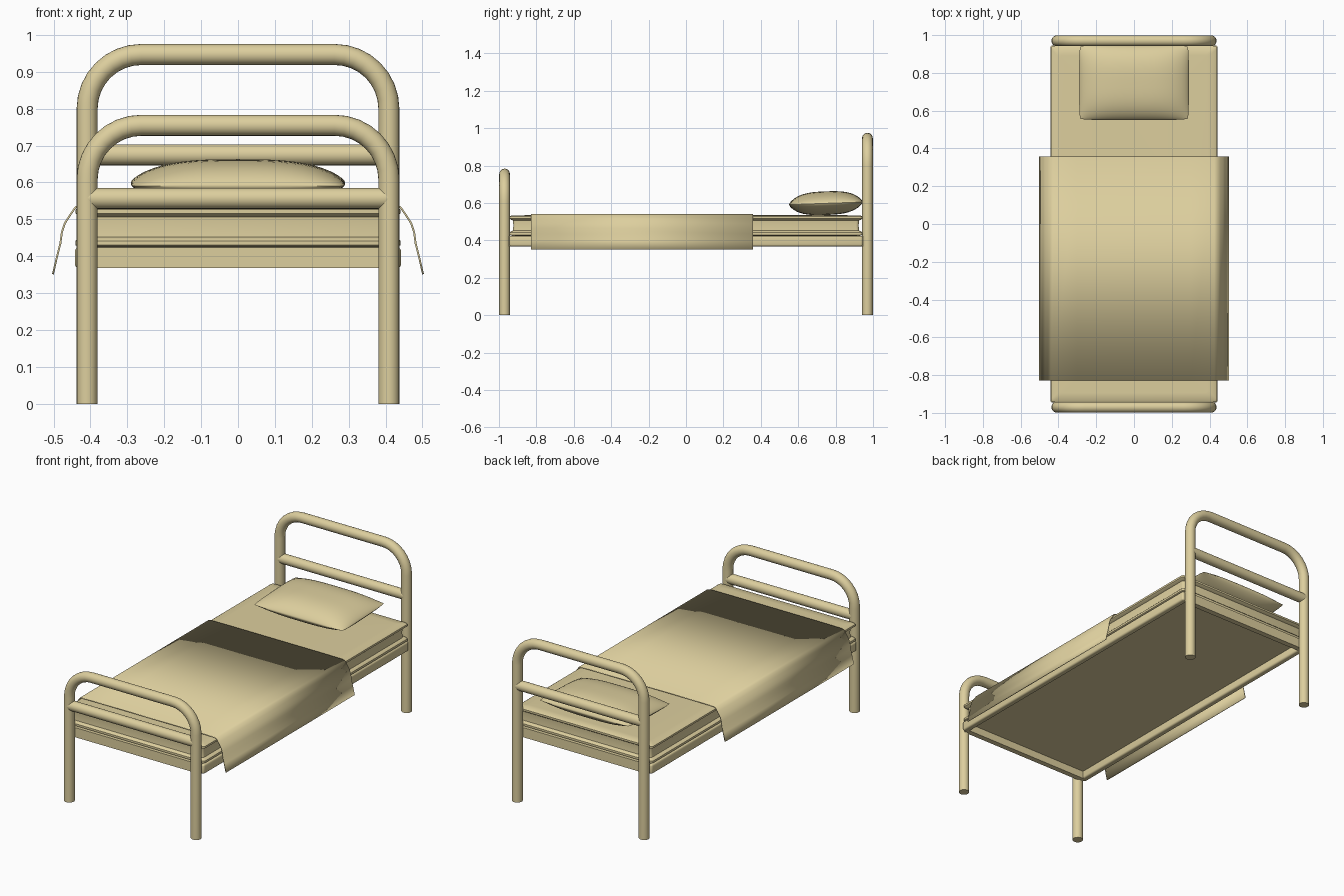
import bpy, bmesh, math
from mathutils import Vector

if "Cube" in bpy.data.objects:
    bpy.data.objects.remove(bpy.data.objects["Cube"])

mat = bpy.data.materials.new("tan")
mat.diffuse_color = (0.72, 0.62, 0.34, 1)
mat.use_nodes = True
mat.node_tree.nodes["Principled BSDF"].inputs["Base Color"].default_value = mat.diffuse_color


def finish(obj, angle=35):
    obj.data.materials.append(mat)
    bpy.ops.object.select_all(action='DESELECT')
    obj.select_set(True)
    bpy.context.view_layer.objects.active = obj
    bpy.ops.object.shade_smooth_by_angle(angle=math.radians(angle))
    return obj


def from_bmesh(name, bm, angle=35):
    bmesh.ops.recalc_face_normals(bm, faces=bm.faces)
    me = bpy.data.meshes.new(name)
    bm.to_mesh(me)
    bm.free()
    obj = bpy.data.objects.new(name, me)
    bpy.context.collection.objects.link(obj)
    return finish(obj, angle)


def tube(name, pts, r):
    # round tube swept along a path in the xz plane
    bm = bmesh.new()
    n, rings = 20, []
    pts = [Vector(p) for p in pts]
    for i, p in enumerate(pts):
        t = (pts[min(i + 1, len(pts) - 1)] - pts[max(i - 1, 0)]).normalized()
        side = Vector((0, 1, 0))
        up = t.cross(side)
        rings.append([bm.verts.new(p + r * (math.cos(a) * side + math.sin(a) * up))
                      for a in (2 * math.pi * k / n for k in range(n))])
    for a, b in zip(rings, rings[1:]):
        for k in range(n):
            bm.faces.new((a[k], a[(k + 1) % n], b[(k + 1) % n], b[k]))
    bm.faces.new(rings[0])
    bm.faces.new(rings[-1])
    return from_bmesh(name, bm)


def box(name, lo, hi, bevel=0.0):
    bm = bmesh.new()
    bmesh.ops.create_cube(bm, size=1)
    for v in bm.verts:
        v.co = [l + (c + 0.5) * (h - l) for c, l, h in zip(v.co, lo, hi)]
    if bevel:
        bmesh.ops.bevel(bm, geom=bm.edges[:], offset=bevel, segments=3,
                        profile=0.5, affect='EDGES')
    return from_bmesh(name, bm)


# bent tube ends with one crossbar each
R, X, BEND = 0.0285, 0.409, 0.147
for name, y, top, bar in (("head", 0.97, 0.947, 0.675), ("foot", -0.97, 0.755, 0.557)):
    half = [(X - BEND + BEND * math.cos(a), y, top - BEND + BEND * math.sin(a))
            for a in (math.pi / 2 * k / 8 for k in range(9))]
    path = [(X, y, 0)] + half + [(-x, yy, z) for x, yy, z in reversed(half)] + [(-X, y, 0)]
    tube(name + "_frame", path, R)
    tube(name + "_crossbar", [(-X, y, bar), (X, y, bar)], R)

# bed base: side rails, end rails and the panel they hold
for s, name in ((-1, "left_rail"), (1, "right_rail")):
    xs = sorted((s * 0.405, s * 0.442))
    box(name, (xs[0], -0.945, 0.368), (xs[1], 0.945, 0.424), 0.01)
for s, name in ((-1, "foot_rail"), (1, "head_rail")):
    ys = sorted((s * 0.92, s * 0.952))
    box(name, (-0.425, ys[0], 0.368), (0.425, ys[1], 0.424))
box("base_panel", (-0.415, -0.93, 0.412), (0.415, 0.93, 0.426))

# mattress: stacked rounded outlines with piping at top and bottom (inset, z)
profile = [(0.05, 0.424), (0.008, 0.425), (0, 0.43), (0, 0.442), (0.006, 0.448),
           (0.018, 0.452), (0.02, 0.48), (0.018, 0.506), (0.006, 0.511), (0, 0.516),
           (0, 0.527), (0.008, 0.533), (0.05, 0.534), (0.25, 0.536)]
bm = bmesh.new()
rings = []
for inset, z in profile:
    hx, hy, c = 0.44 - inset, 0.943 - inset, 0.015
    ring = []
    for q, (sx, sy) in enumerate(((1, 1), (-1, 1), (-1, -1), (1, -1))):
        for k in range(4):
            a = math.pi / 2 * (q + k / 3)
            ring.append(bm.verts.new((sx * (hx - c) + c * math.cos(a),
                                      sy * (hy - c) + c * math.sin(a), z)))
    rings.append(ring)
for a, b in zip(rings, rings[1:]):
    for k in range(16):
        bm.faces.new((a[k], a[(k + 1) % 16], b[(k + 1) % 16], b[k]))
bm.faces.new(rings[0])
bm.faces.new(rings[-1])
from_bmesh("mattress", bm)

# blanket: draped strip with hanging sides
drape = [(0.0, 0.541), (0.3, 0.541), (0.425, 0.54), (0.442, 0.535), (0.456, 0.515),
         (0.472, 0.49), (0.48, 0.465), (0.484, 0.435), (0.493, 0.4), (0.504, 0.352)]
line = [(-x, z) for x, z in reversed(drape[1:])] + drape
bm = bmesh.new()
cols = [[bm.verts.new((x, y, z)) for x, z in line] for y in (-0.828, 0.357)]
for k in range(len(line) - 1):
    bm.faces.new((cols[0][k], cols[0][k + 1], cols[1][k + 1], cols[1][k]))
blanket = from_bmesh("blanket", bm)
mod = blanket.modifiers.new("thickness", 'SOLIDIFY')
mod.thickness = 0.005

# pillow: two puffed grids sharing a seam
N = 24
bm = bmesh.new()
for h in (0.064, -0.062):
    grid = []
    for i in range(N + 1):
        row = []
        for j in range(N + 1):
            u = math.sin(math.pi / 2 * (2 * i / N - 1))
            v = math.sin(math.pi / 2 * (2 * j / N - 1))
            puff = (max(0, 1 - abs(u) ** 3) * max(0, 1 - abs(v) ** 3)) ** 0.7
            x = 0.29 * u * (1 - 0.02 * v ** 8)
            y = 0.748 + 0.197 * v * (1 - 0.03 * u ** 8)
            row.append(bm.verts.new((x, y, 0.598 + 0.007 * v + h * puff)))
        grid.append(row)
    for i in range(N):
        for j in range(N):
            bm.faces.new((grid[i][j], grid[i + 1][j], grid[i + 1][j + 1], grid[i][j + 1]))
bmesh.ops.remove_doubles(bm, verts=bm.verts, dist=0.0002)
from_bmesh("pillow", bm, 50)
